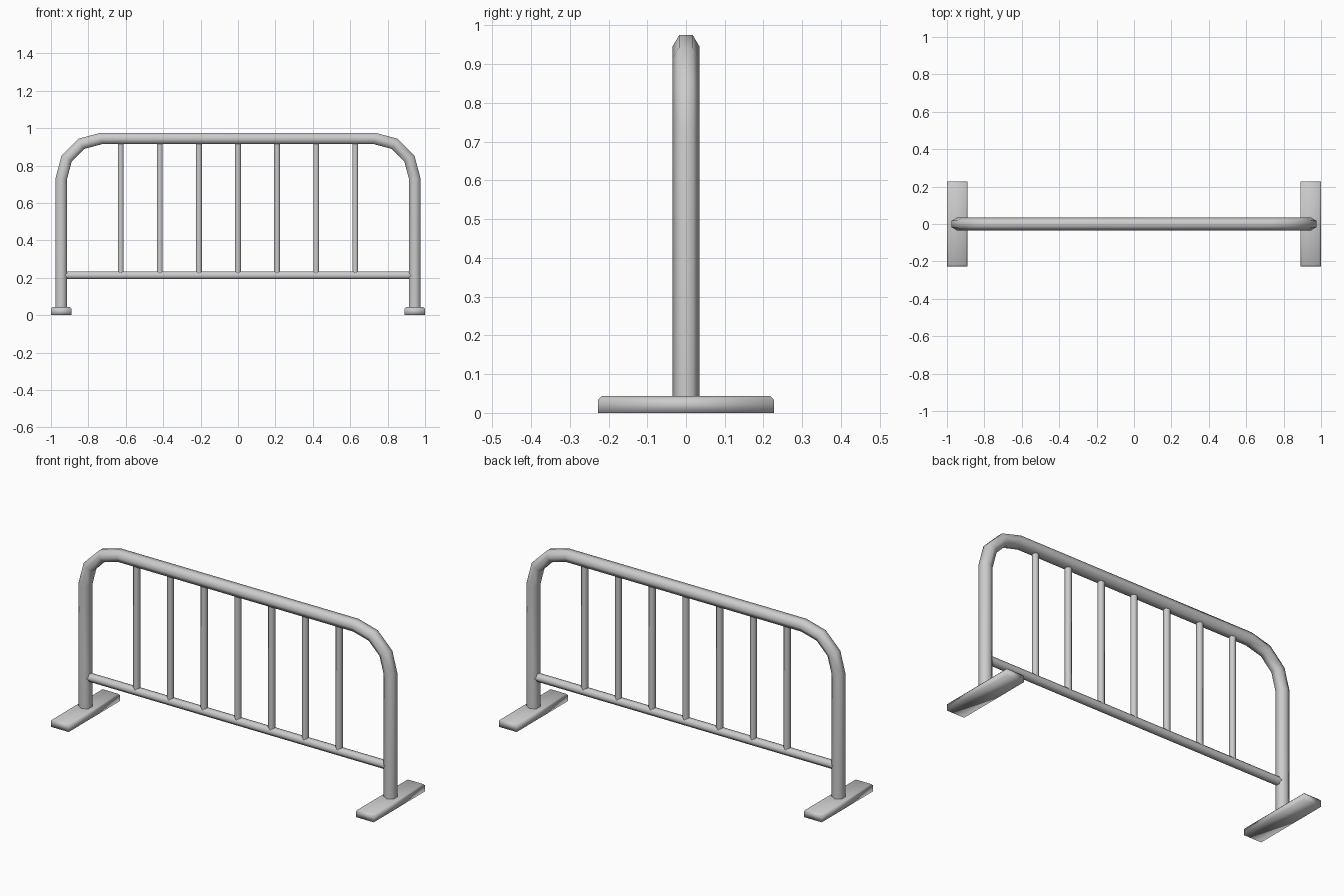
import bpy, bmesh
from math import sin, cos, pi, radians, sqrt
from mathutils import Vector

if "Cube" in bpy.data.objects:
    bpy.data.objects.remove(bpy.data.objects["Cube"])


def finish(name, bm):
    bmesh.ops.recalc_face_normals(bm, faces=bm.faces[:])
    me = bpy.data.meshes.new(name)
    bm.to_mesh(me)
    bm.free()
    for p in me.polygons:
        p.use_smooth = len(p.vertices) == 4
    ob = bpy.data.objects.new(name, me)
    bpy.context.collection.objects.link(ob)
    return ob


def tube(name, path, r, sides=6):
    """Mitred tube along an (x, z) path, corners of the section facing +-y."""
    pts = [Vector((x, 0, z)) for x, z in path]
    bm = bmesh.new()
    rings = []
    for i, p in enumerate(pts):
        a = (p - pts[i - 1]).normalized() if i else (pts[1] - p).normalized()
        b = (pts[i + 1] - p).normalized() if i < len(pts) - 1 else a
        t = (a + b).normalized()
        n = Vector((-t.z, 0, t.x)) / max(t.dot(a), 0.1)
        ring = []
        for k in range(sides):
            ang = pi / 2 + 2 * pi * k / sides
            ring.append(bm.verts.new(p + n * (r * cos(ang)) + Vector((0, r * sin(ang), 0))))
        rings.append(ring)
    for r0, r1 in zip(rings, rings[1:]):
        for k in range(sides):
            j = (k + 1) % sides
            bm.faces.new((r0[k], r0[j], r1[j], r1[k]))
    bm.faces.new(rings[0])
    bm.faces.new(rings[-1])
    return finish(name, bm)


# Outer frame: legs, rounded corners and top bar in one bent tube
X, R, TOP = 0.945, 0.215, 0.945
left = [(-X, 0.03)]
for deg in (0, 30, 60, 90):
    a = radians(deg)
    left.append((-X + R - R * cos(a), TOP - R + R * sin(a)))
tube("outer_frame", left + [(-x, z) for x, z in reversed(left)], 0.07 / 2)

# Lower rail
tube("lower_rail", [(-0.93, 0.213), (0.93, 0.213)], 0.04 / sqrt(3))

# Upright bars
for i in range(-3, 4):
    tube(f"upright_bar_{i + 4}", [(i * 0.209, 0.213), (i * 0.209, 0.94)], 0.018)

# Feet: flat blocks with chamfered top edges
for side, sx in (("left", -1), ("right", 1)):
    bm = bmesh.new()
    bmesh.ops.create_cube(bm, size=1)
    for v in bm.verts:
        v.co = Vector((v.co.x * 0.11 + sx * X, v.co.y * 0.454, (v.co.z + 0.5) * 0.043))
    top = [e for e in bm.edges if all(v.co.z > 0.02 for v in e.verts)]
    bmesh.ops.bevel(bm, geom=top, offset=0.009, segments=1, affect='EDGES', profile=0.5)
    finish(f"{side}_foot", bm)
